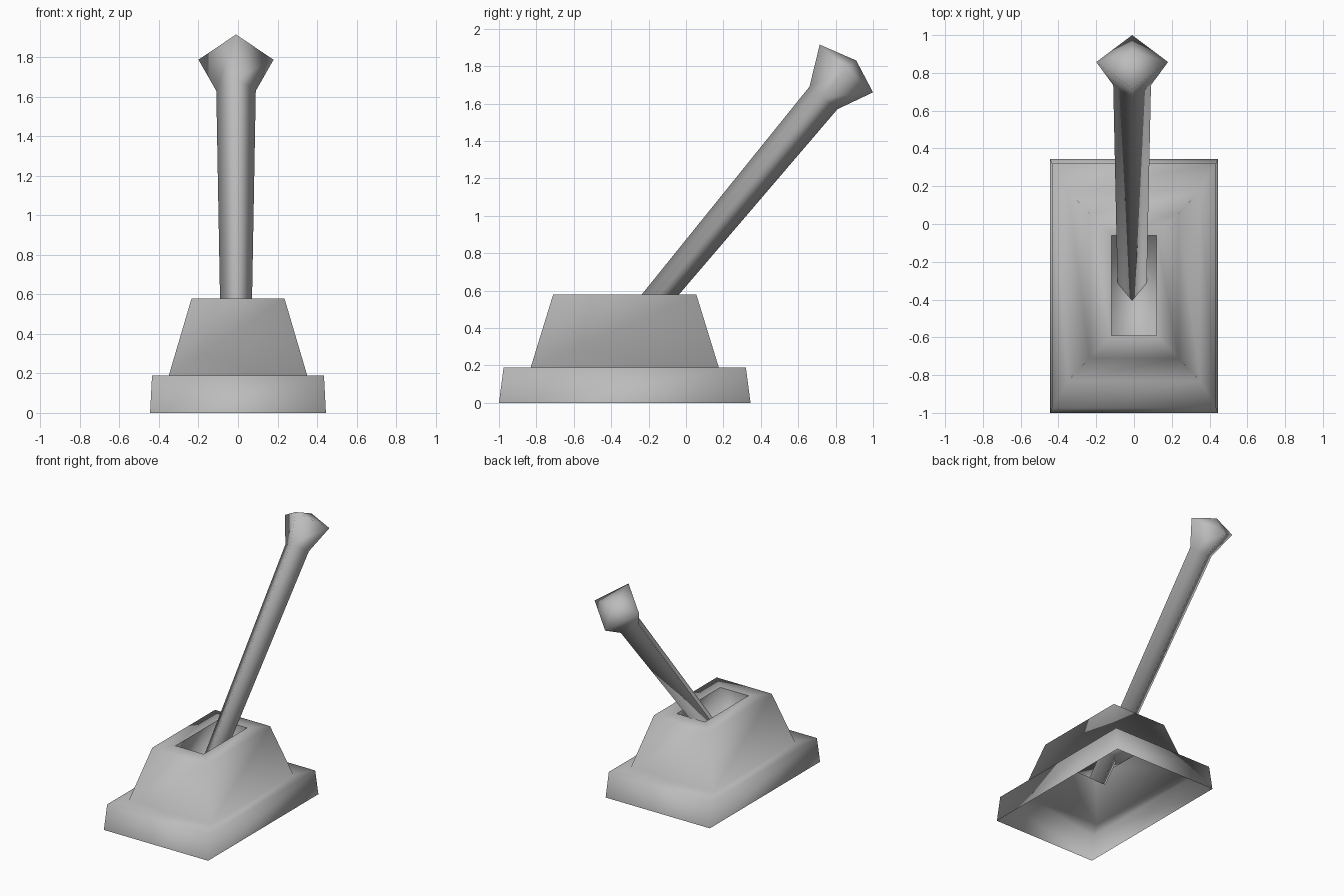
import bpy, bmesh
from mathutils import Vector

cube = bpy.data.objects.get("Cube")
if cube:
    bpy.data.objects.remove(cube, do_unlink=True)

GREY = (0.5, 0.5, 0.5, 1)
grey = bpy.data.materials.new("plain grey")
grey.use_nodes = True
grey.diffuse_color = GREY
grey.node_tree.nodes["Principled BSDF"].inputs["Base Color"].default_value = GREY


def loft(name, rings, cap_start=False, apex=None, cap_end=False):
    """Bridge four-sided rings into a smooth-shaded shell."""
    bm = bmesh.new()
    loops = [[bm.verts.new(p) for p in ring] for ring in rings]
    for a, b in zip(loops, loops[1:]):
        for i in range(4):
            j = (i + 1) % 4
            bm.faces.new((a[i], a[j], b[j], b[i]))
    if cap_start:
        bm.faces.new(loops[0][::-1])
    if cap_end:
        bm.faces.new(loops[-1])
    if apex:
        tip = bm.verts.new(apex)
        for i in range(4):
            bm.faces.new((loops[-1][i], loops[-1][(i + 1) % 4], tip))
    for f in bm.faces:
        f.smooth = True
    mesh = bpy.data.meshes.new(name)
    bm.to_mesh(mesh)
    bm.free()
    mesh.materials.append(grey)
    obj = bpy.data.objects.new(name, mesh)
    bpy.context.collection.objects.link(obj)
    return obj


def rect(hx, y0, y1, z):
    return [(-hx, y0, z), (hx, y0, z), (hx, y1, z), (-hx, y1, z)]


def diamond(hx, front, back):
    """Diamond section from its front and back corners in the (y, z) plane."""
    f, b = Vector((-0.01, *front)), Vector((-0.01, *back))
    mid, side = (f + b) / 2, Vector((hx, 0, 0))
    return [f, mid + side, b, mid - side]


# Stepped hollow housing, open underneath
loft("housing", [
    rect(0.445, -1.0, 0.345, 0.0),
    rect(0.435, -0.975, 0.32, 0.19),
    rect(0.35, -0.83, 0.175, 0.19),
    rect(0.235, -0.71, 0.055, 0.58),
    rect(0.12, -0.59, -0.06, 0.58),
])

# Recessed slot that the lever passes through
loft("slot", [
    rect(0.12, -0.59, -0.06, 0.58),
    rect(0.12, -0.59, -0.06, 0.37),
], cap_end=True)

# Tilted lever flaring into a faceted knob
loft("lever", [
    diamond(0.075, (-0.474, 0.285), (-0.366, 0.195)),
    diamond(0.10, (0.66, 1.69), (0.81, 1.57)),
    diamond(0.19, (0.715, 1.915), (1.0, 1.66)),
], cap_start=True, apex=(-0.01, 0.91, 1.83))
